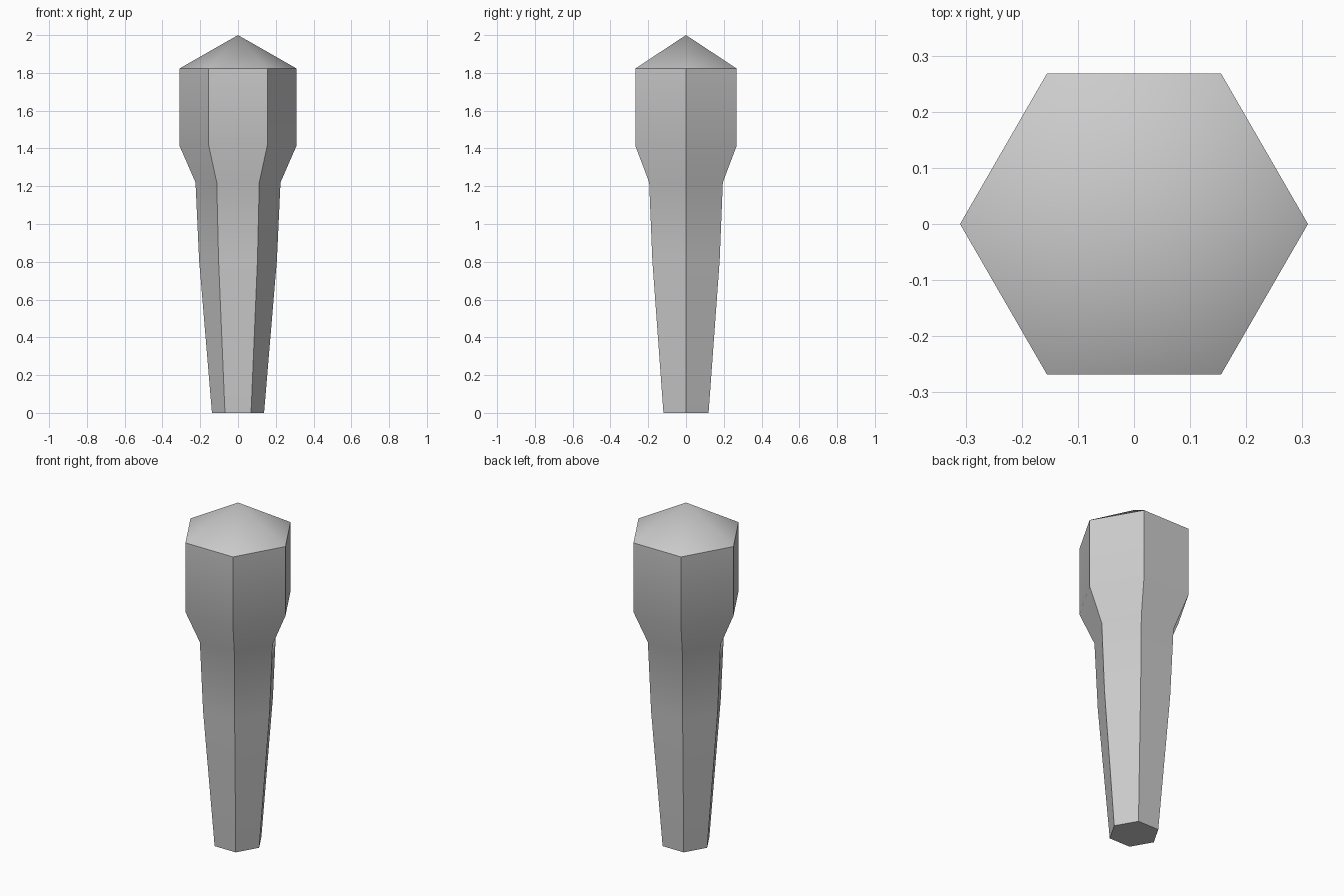
import bpy, bmesh, math

if "Cube" in bpy.data.objects:
    bpy.data.objects.remove(bpy.data.objects["Cube"])

SIDES = 6
# Radius and height of each hexagonal ring, from foot to shoulder
PROFILE = [(0.138, 0.0), (0.206, 0.81), (0.225, 1.22), (0.31, 1.415), (0.31, 1.823)]
TIP_Z = 2.0

bm = bmesh.new()

# Hexagonal rings with corners on the x axis
rings = []
for r, z in PROFILE:
    rings.append([bm.verts.new((r * math.cos(math.tau * i / SIDES),
                                r * math.sin(math.tau * i / SIDES), z))
                  for i in range(SIDES)])

# Side walls
for low, high in zip(rings, rings[1:]):
    for i in range(SIDES):
        j = (i + 1) % SIDES
        bm.faces.new((low[i], low[j], high[j], high[i]))

# Flat foot and pointed cap
bm.faces.new(rings[0][::-1])
tip = bm.verts.new((0, 0, TIP_Z))
for i in range(SIDES):
    bm.faces.new((rings[-1][i], rings[-1][(i + 1) % SIDES], tip))

mesh = bpy.data.meshes.new("hexagonal_post")
bm.to_mesh(mesh)
bm.free()
post = bpy.data.objects.new("hexagonal_post", mesh)
bpy.context.collection.objects.link(post)

# Soft cap and flare, crisp hexagon corners
bpy.context.view_layer.objects.active = post
post.select_set(True)
bpy.ops.object.shade_smooth_by_angle(angle=math.radians(40))
